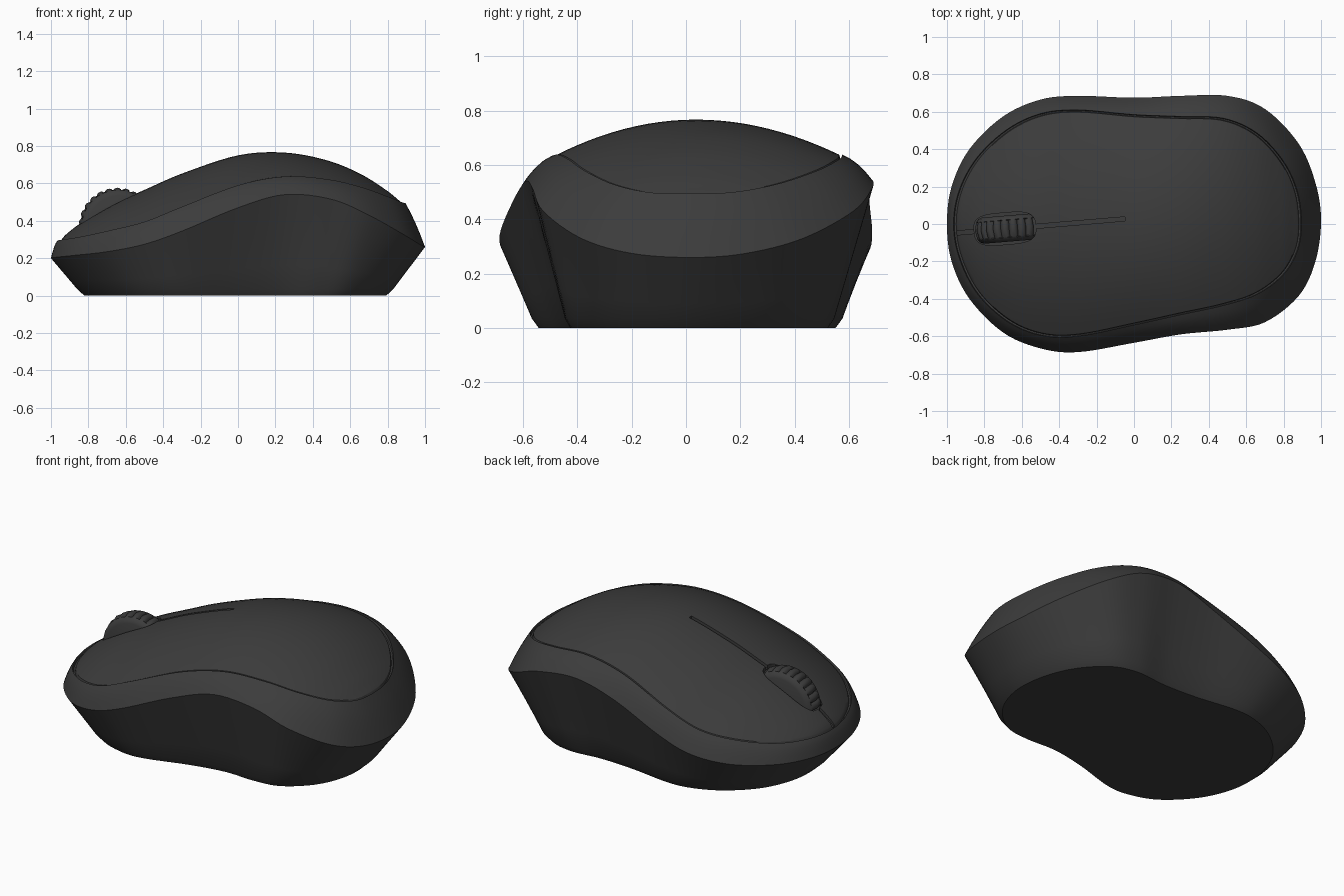
import bpy, bmesh, math
from mathutils import Vector, Matrix

if "Cube" in bpy.data.objects:
    bpy.data.objects.remove(bpy.data.objects["Cube"])

dark = bpy.data.materials.new("dark_plastic")
dark.diffuse_color = (0.045, 0.045, 0.045, 1)
dark.use_nodes = True
dark.node_tree.nodes["Principled BSDF"].inputs["Base Color"].default_value = dark.diffuse_color


def loft(name, rings, caps=(True, True)):
    bm = bmesh.new()
    vr = [[bm.verts.new(p) for p in r] for r in rings]
    n = len(vr[0])
    for a, b in zip(vr, vr[1:]):
        for i in range(n):
            j = (i + 1) % n
            bm.faces.new((a[i], a[j], b[j], b[i]))
    for on, r in zip(caps, (vr[0], vr[-1])):
        if on:
            bm.faces.new(r)
    bmesh.ops.remove_doubles(bm, verts=bm.verts, dist=1e-4)
    bmesh.ops.recalc_face_normals(bm, faces=bm.faces)
    me = bpy.data.meshes.new(name)
    bm.to_mesh(me)
    bm.free()
    ob = bpy.data.objects.new(name, me)
    bpy.context.collection.objects.link(ob)
    me.materials.append(dark)
    return ob


def ring(xs, upper, lower, zs, sub=6):
    """Smooth closed loop through matching back (upper) and front (lower) stations."""
    m = len(xs) - 1
    p = [Vector((xs[i], upper[i], zs[i])) for i in range(m + 1)]
    p += [Vector((xs[i], lower[i], zs[i])) for i in range(m - 1, 0, -1)]
    n, out = len(p), []
    for i in range(n):
        a, b, c, d = p[i - 1], p[i], p[(i + 1) % n], p[(i + 2) % n]
        for k in range(sub):
            t = k / sub
            out.append(0.5 * (2 * b + (c - a) * t + (2 * a - 5 * b + 4 * c - d) * t * t
                              + (3 * b - a - 3 * c + d) * t ** 3))
    return out


def scaled(r, s, dz=0.0):
    return [Vector((v.x * s, v.y * s, v.z + dz)) for v in r]


def between(a, b, t, dz=0.0):
    return [u.lerp(v, t) + Vector((0, 0, dz * 4 * t * (1 - t))) for u, v in zip(a, b)]


# Base edge
base = ring([-.86, -.835, -.75, -.6, -.44, -.28, 0, .22, .42, .58, .72, .80, .83],
            [0, .17, .34, .48, .555, .575, .54, .53, .545, .50, .36, .19, 0],
            [0, -.17, -.34, -.49, -.555, -.56, -.48, -.44, -.445, -.42, -.31, -.17, 0],
            [.035] * 13)
# Widest crease around the side
crease = ring([-1, -.975, -.88, -.7, -.5, -.3, 0, .25, .5, .7, .88, .97, 1],
              [0, .2, .40, .575, .665, .685, .675, .685, .685, .615, .43, .22, .02],
              [0, -.2, -.40, -.58, -.665, -.685, -.635, -.59, -.565, -.525, -.385, -.2, 0],
              [.2, .205, .215, .235, .275, .345, .47, .54, .515, .43, .33, .275, .26])
# Seam of the top shell, and its ridge line
gx = [-.965, -.935, -.84, -.68, -.5, -.3, 0, .25, .48, .66, .80, .875, .895]
gu = [0, .18, .355, .505, .59, .61, .585, .575, .565, .485, .335, .17, 0]
gl = [0, -.18, -.37, -.52, -.595, -.60, -.54, -.485, -.435, -.375, -.27, -.14, 0]
seam = ring(gx, gu, gl, [.295, .30, .315, .35, .395, .475, .59, .637, .622, .58, .53, .50, .495])
mid = [(a + b) / 2 for a, b in zip(gu, gl)]
ridge = ring(gx, mid, mid,
             [.295, .33, .40, .49, .57, .655, .75, .765, .725, .655, .57, .512, .495])

# Body: floor, flared sides, shoulder band, seam groove, domed top
rings = [scaled(base, .955, -.035), base]
rings += [between(base, crease, k / 4) for k in range(1, 5)]
rings += [between(crease, seam, k / 4, .014) for k in range(1, 5)]
rings += [scaled(seam, .995, -.016), scaled(seam, .985, -.016)]
edge, top = scaled(seam, .98), scaled(ridge, .98)
for k in range(13):
    s = 1 - k / 12
    rings.append([Vector((e.x, t.y + s * (e.y - t.y), t.z + s * s * (e.z - t.z)))
                  for e, t in zip(edge, top)])
body = loft("mouse_body", rings, (True, False))

# Cutters: wheel slot and the thin split between the buttons
TILT = .084
turn = Matrix.Rotation(TILT, 4, 'Z')
slot = []
for z in (.27, .9):
    r = []
    for i in range(40):
        a = math.tau * i / 40
        c, s = math.cos(a), math.sin(a)
        r.append(turn @ Vector((.165 * math.copysign(abs(c) ** .6, c),
                                .085 * math.copysign(abs(s) ** .6, s), 0))
                 + Vector((-.69, -.025, z)))
    slot.append(r)
slot = loft("slot_cutter", slot)
split = []
for v in top[:len(top) // 2 + 1]:
    if v.x < -.02:
        y, w = -.05 + (v.x + .97) * TILT, .011
        split.append([(v.x, y - w, v.z - .02), (v.x, y + w, v.z - .02),
                      (v.x, y + w, v.z + .06), (v.x, y - w, v.z + .06)])
split = loft("split_cutter", split)
bpy.context.view_layer.objects.active = body
for cutter in (slot, split):
    mod = body.modifiers.new("cut", 'BOOLEAN')
    mod.operation, mod.solver, mod.object = 'DIFFERENCE', 'EXACT', cutter
    bpy.ops.object.modifier_apply(modifier=mod.name)
    bpy.data.objects.remove(cutter)

# Ribbed scroll wheel
prof = [(-.07, .165, 0), (-.062, .183, 0), (-.048, .195, 0), (-.044, .198, 1), (0, .207, 1),
        (.044, .198, 1), (.048, .195, 0), (.062, .183, 0), (.07, .165, 0)]
wheel = []
for y, rad, rib in prof:
    r = []
    for i in range(208):
        a = math.tau * i / 208
        q = rad - rib * .016 * (1 - abs(math.sin(13 * a)) ** .6)
        r.append((q * math.cos(a), y, q * math.sin(a)))
    wheel.append(r)
wheel = loft("scroll_wheel", wheel)
wheel.location = (-.645, -.022, .37)
wheel.rotation_euler.z = TILT

# Smooth shading with sharp creases
for ob in (body, wheel):
    bpy.ops.object.select_all(action='DESELECT')
    ob.select_set(True)
    bpy.context.view_layer.objects.active = ob
    bpy.ops.object.shade_smooth_by_angle(angle=math.radians(28))
